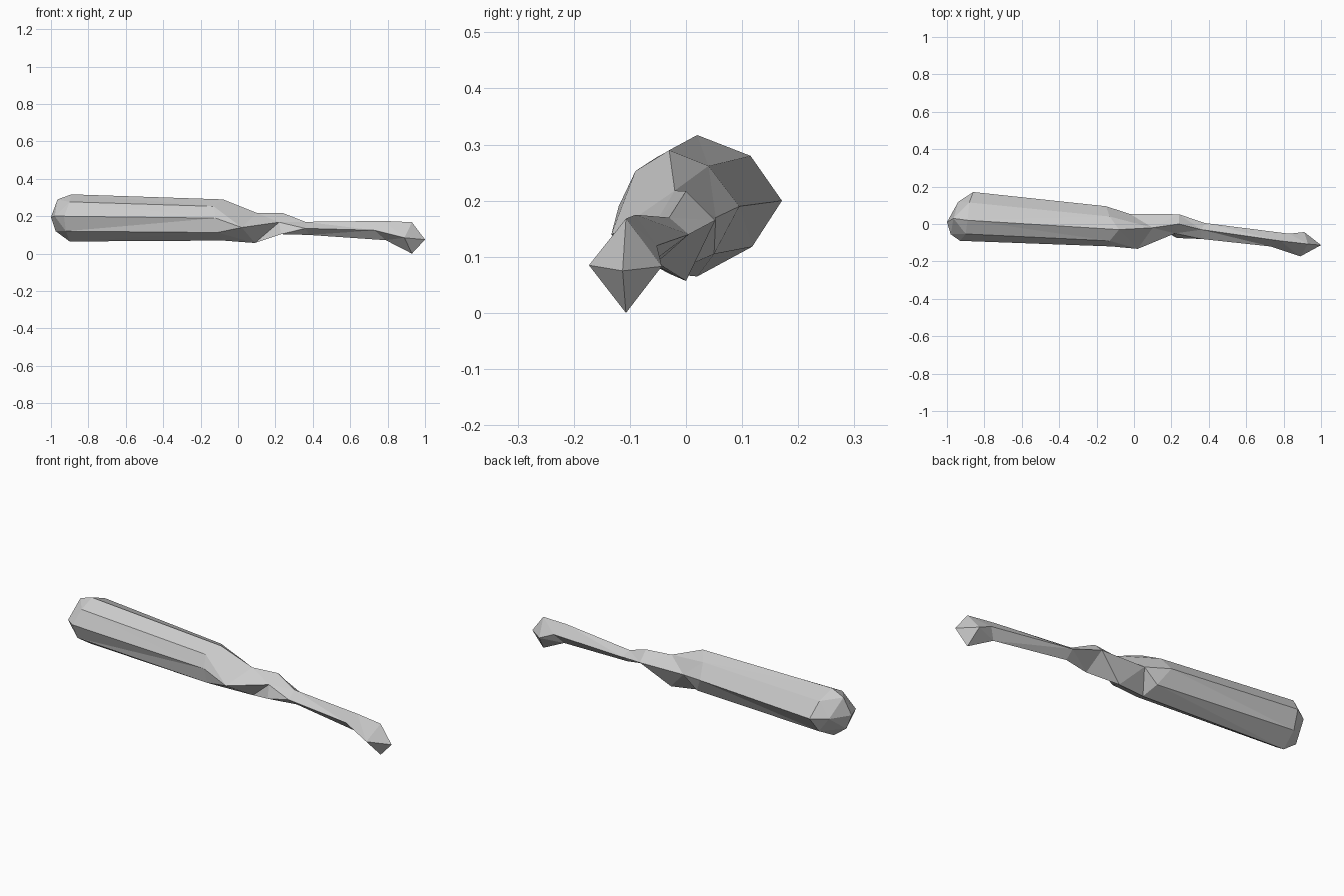
import bpy
import bmesh

cube = bpy.data.objects.get("Cube")
if cube:
    bpy.data.objects.remove(cube, do_unlink=True)

grey = bpy.data.materials.new("light_grey")
grey.use_nodes = True
colour = (0.6, 0.6, 0.6, 1)
grey.diffuse_color = colour
grey.node_tree.nodes["Principled BSDF"].inputs["Base Color"].default_value = colour

# Cross-sections along the club; each runs top, front, bottom, back
rings = [
    [(-1, 0.01, 0.195)],  # butt tip
    [(-0.965, 0.03, 0.29), (-0.98, -0.055, 0.2),
     (-0.975, 0.02, 0.12), (-0.94, 0.118, 0.2)],  # butt bevel
    [(-0.89, 0.02, 0.317), (-0.9, -0.053, 0.277), (-0.93, -0.09, 0.2), (-0.92, -0.06, 0.12),
     (-0.9, 0.02, 0.065), (-0.88, 0.118, 0.118), (-0.86, 0.171, 0.2), (-0.88, 0.115, 0.28)],
    [(-0.08, -0.03, 0.29), (-0.13, -0.09, 0.253), (-0.12, -0.12, 0.19), (-0.11, -0.11, 0.113),
     (-0.08, -0.03, 0.07), (-0.1, 0.05, 0.105), (-0.15, 0.095, 0.19), (-0.13, 0.04, 0.262)],
    [(0.1, -0.02, 0.218), (0.02, -0.133, 0.14),
     (0.09, 0.0, 0.057), (-0.02, 0.053, 0.17)],  # shoulder
    [(0.24, 0.0, 0.217), (0.22, -0.05, 0.168),
     (0.23, -0.075, 0.104), (0.24, 0.052, 0.165)],  # neck
    [(0.36, -0.03, 0.17), (0.36, -0.08, 0.135),
     (0.38, -0.04, 0.1), (0.38, 0.005, 0.14)],  # grip start
    [(0.78, -0.09, 0.175), (0.73, -0.12, 0.125),
     (0.79, -0.085, 0.072), (0.83, -0.052, 0.12)],  # grip end
    [(0.93, -0.107, 0.168), (0.89, -0.173, 0.085),
     (0.93, -0.107, 0.0), (0.91, -0.043, 0.083)],  # pommel
    [(1, -0.113, 0.075)],  # pommel tip
]


def loft(name, sections, sides=8):
    """Skin sections of 1, 4 or 8 points, merging sides where counts differ."""
    bm = bmesh.new()
    loops = []
    for section in sections:
        verts = [bm.verts.new(p) for p in section]
        # Repeat points, offset by half a step, to fill the full side count
        step = sides // len(verts)
        loops.append([verts[((i + step // 2) // step) % len(verts)] for i in range(sides)])
    for a, b in zip(loops, loops[1:]):
        for i in range(sides):
            j = (i + 1) % sides
            corners = list(dict.fromkeys((a[i], a[j], b[j], b[i])))
            if len(corners) > 2:
                bm.faces.new(corners)
    bmesh.ops.triangulate(bm, faces=bm.faces[:])
    bmesh.ops.recalc_face_normals(bm, faces=bm.faces[:])
    mesh = bpy.data.meshes.new(name)
    bm.to_mesh(mesh)
    bm.free()
    mesh.materials.append(grey)
    obj = bpy.data.objects.new(name, mesh)
    bpy.context.collection.objects.link(obj)
    return obj


loft("club", rings)
